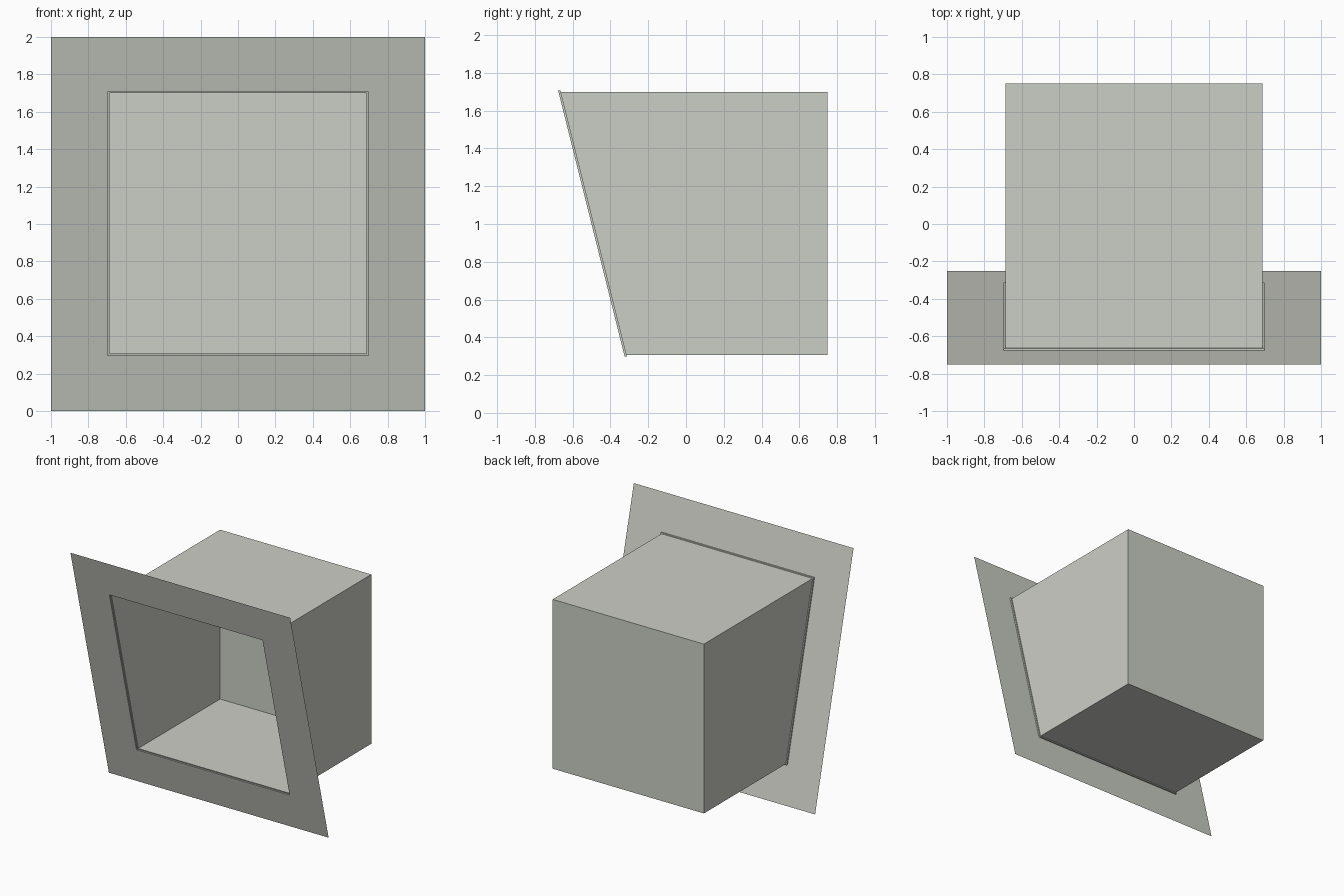
import bpy, bmesh

if "Cube" in bpy.data.objects:
    bpy.data.objects.remove(bpy.data.objects["Cube"])

mat = bpy.data.materials.new("warm grey")
mat.diffuse_color = (0.6, 0.62, 0.56, 1)
mat.use_nodes = True
mat.node_tree.nodes["Principled BSDF"].inputs["Base Color"].default_value = mat.diffuse_color


def slant(z):
    """Depth of the leaning front panel at height z."""
    return -0.25 - 0.25 * z


def ring(bm, half, z0, z1, dy=0.0, y=None):
    """Rectangular loop on the leaning plane, or on a flat plane at y."""
    return [bm.verts.new((x, slant(z) + dy if y is None else y, z))
            for x, z in ((-half, z0), (half, z0), (half, z1), (-half, z1))]


def bridge(bm, a, b):
    for i in range(4):
        j = (i + 1) % 4
        bm.faces.new((a[i], a[j], b[j], b[i]))


def finish(bm, name):
    me = bpy.data.meshes.new(name)
    bm.to_mesh(me)
    bm.free()
    me.materials.append(mat)
    ob = bpy.data.objects.new(name, me)
    bpy.context.collection.objects.link(ob)


# leaning frame panel, with a small stepped lip around its opening
bm = bmesh.new()
loops = [ring(bm, 1.0, 0.0, 2.0),
         ring(bm, 0.697, 0.298, 1.707),
         ring(bm, 0.697, 0.298, 1.707, 0.012),
         ring(bm, 0.688, 0.307, 1.7, 0.012)]
for a, b in zip(loops, loops[1:]):
    bridge(bm, a, b)
finish(bm, "front_frame")

# open-fronted box with an upright back wall
bm = bmesh.new()
mouth = ring(bm, 0.688, 0.307, 1.7, 0.012)
back = ring(bm, 0.688, 0.307, 1.7, y=0.75)
bridge(bm, mouth, back)
bm.faces.new(back)
finish(bm, "recess_box")
